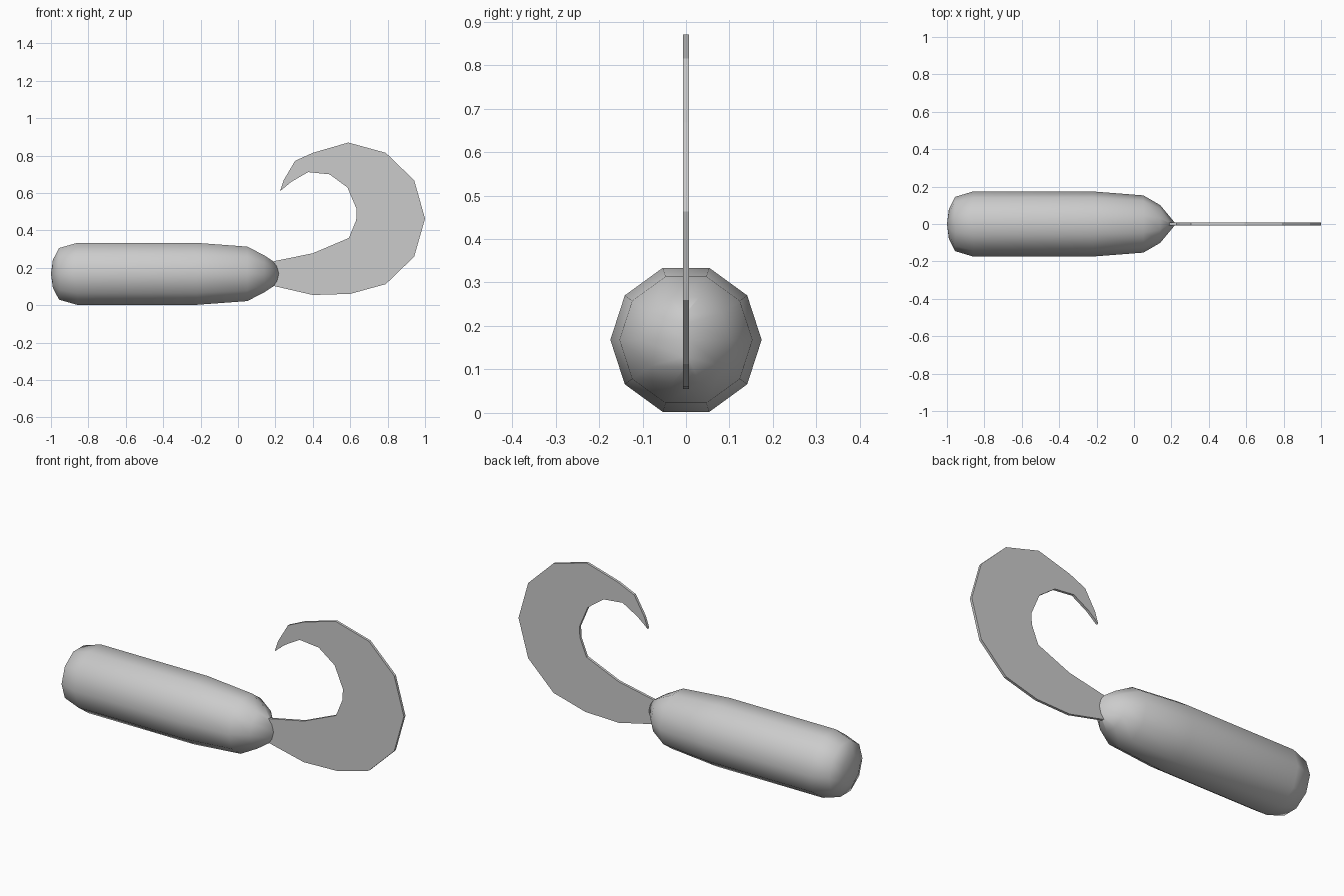
import bpy, bmesh
from math import cos, sin, pi

if "Cube" in bpy.data.objects:
    bpy.data.objects.remove(bpy.data.objects["Cube"])

SIDES = 10
CZ = 0.168


def finish(bm, name):
    bmesh.ops.recalc_face_normals(bm, faces=bm.faces[:])
    me = bpy.data.meshes.new(name)
    bm.to_mesh(me)
    bm.free()
    ob = bpy.data.objects.new(name, me)
    bpy.context.collection.objects.link(ob)
    return ob


# Body: ten-sided rings along x (x, half width, half height)
profile = [(-0.99, 0.078, 0.078), (-0.957, 0.145, 0.145), (-0.86, 0.174, 0.174),
           (-0.22, 0.174, 0.174), (0.05, 0.153, 0.153), (0.14, 0.101, 0.104),
           (0.219, 0.006, 0.066)]
bm = bmesh.new()
rings = []
for i, (x, ry, rz) in enumerate(profile):
    ring = []
    for k in range(SIDES):
        a = 2 * pi * k / SIDES
        # the last ring is a thin, rounded wedge edge
        bow = 0.026 * sin(a) ** 2 if i == len(profile) - 1 else 0
        ring.append(bm.verts.new((x - bow, ry * cos(a), CZ + rz * sin(a))))
    rings.append(ring)
for r, s in zip(rings, rings[1:]):
    for k in range(SIDES):
        n = (k + 1) % SIDES
        bm.faces.new((r[k], r[n], s[n], s[k]))
pole = bm.verts.new((-1.0, 0, CZ))
for k in range(SIDES):
    bm.faces.new((pole, rings[0][k], rings[0][(k + 1) % SIDES]))
bm.faces.new(rings[-1])
for f in bm.faces:
    f.smooth = True
finish(bm, "lure_body")

# Tail: flat curled sickle, outer edge to the tip then back along the inner edge
outline = [(0.17, 0.108), (0.40, 0.055), (0.60, 0.061), (0.79, 0.113), (0.942, 0.26),
           (1.0, 0.463), (0.942, 0.668), (0.79, 0.815), (0.59, 0.87), (0.40, 0.815),
           (0.305, 0.772), (0.245, 0.67), (0.225, 0.61), (0.285, 0.66), (0.375, 0.712),
           (0.49, 0.70), (0.585, 0.63), (0.634, 0.515), (0.632, 0.455), (0.593, 0.36),
           (0.40, 0.278), (0.17, 0.231)]
T = 0.007
bm = bmesh.new()
face = bm.faces.new([bm.verts.new((x, -T, z)) for x, z in outline])
ext = bmesh.ops.extrude_face_region(bm, geom=[face], use_keep_orig=True)
bmesh.ops.translate(bm, vec=(0, 2 * T, 0),
                    verts=[e for e in ext["geom"] if isinstance(e, bmesh.types.BMVert)])
bmesh.ops.triangulate(bm, faces=[f for f in bm.faces if len(f.verts) > 4])
finish(bm, "curled_tail")
